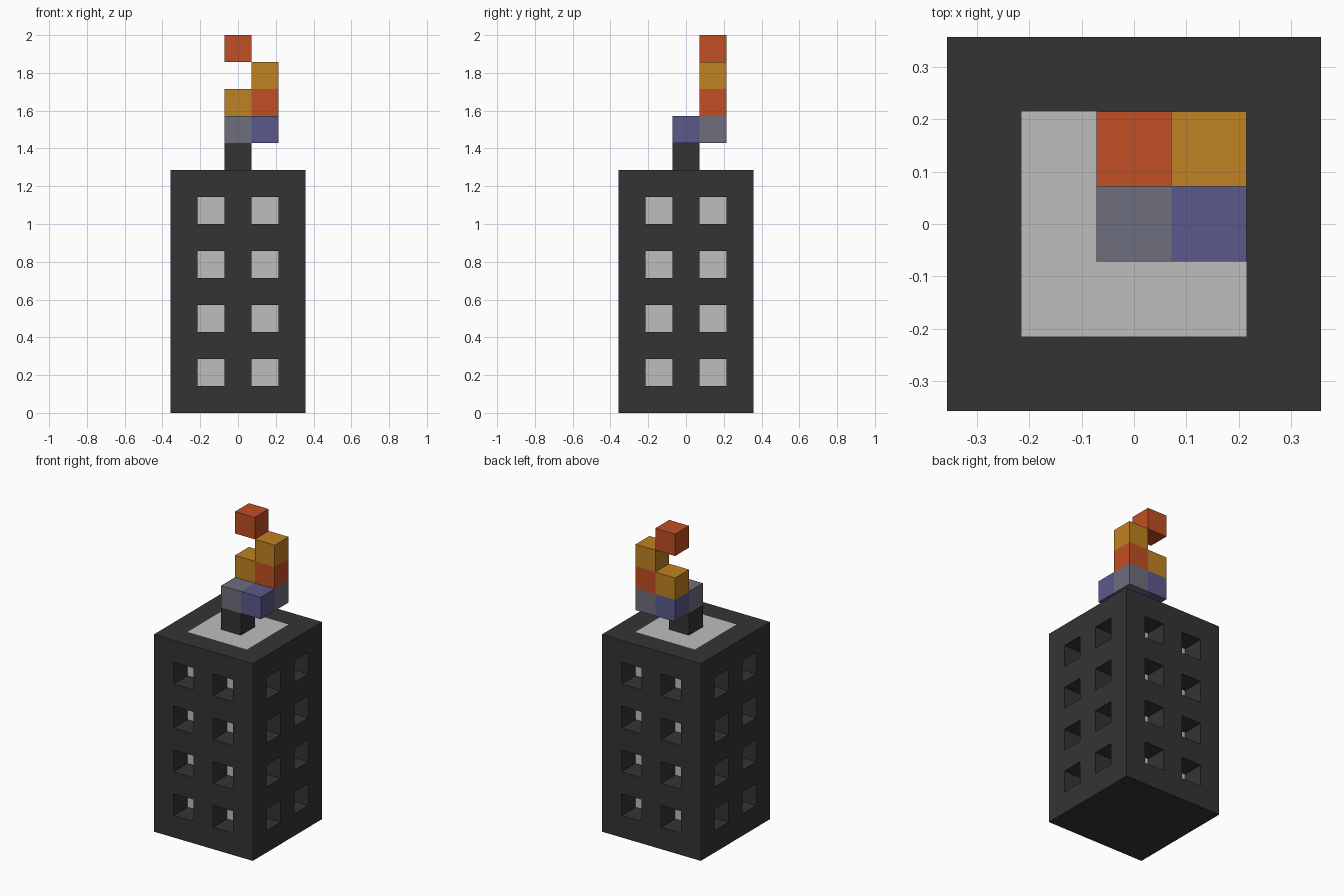
import bpy
import bmesh
from mathutils import Vector

if "Cube" in bpy.data.objects:
    bpy.data.objects.remove(bpy.data.objects["Cube"])

U = 1 / 7  # edge of one block


def linear(c):
    c /= 255
    return c / 12.92 if c <= 0.04045 else ((c + 0.055) / 1.055) ** 2.4


def material(name, rgb):
    m = bpy.data.materials.new(name)
    m.use_nodes = True
    col = (*[linear(c) for c in rgb], 1)
    m.diffuse_color = col
    bsdf = m.node_tree.nodes["Principled BSDF"]
    bsdf.inputs["Base Color"].default_value = col
    bsdf.inputs["Roughness"].default_value = 0.9
    return m


CHARCOAL = material("charcoal", (52, 52, 52))
PALE = material("pale grey", (189, 189, 189))
RED = material("flame red", (192, 78, 36))
AMBER = material("amber", (192, 130, 34))
SLATE = material("slate grey", (111, 110, 125))
VIOLET = material("dusty violet", (91, 89, 139))


def finish(bm, name, mats):
    mesh = bpy.data.meshes.new(name)
    bm.to_mesh(mesh)
    bm.free()
    for m in mats:
        mesh.materials.append(m)
    obj = bpy.data.objects.new(name, mesh)
    bpy.context.collection.objects.link(obj)
    return obj


def box(bm, centre, size):
    verts = bmesh.ops.create_cube(bm, size=1)["verts"]
    bmesh.ops.scale(bm, vec=Vector(size), verts=verts)
    bmesh.ops.translate(bm, vec=Vector(centre), verts=verts)


# Tower: 5 x 5 x 9 blocks, sliced into a block grid
bm = bmesh.new()
box(bm, (0, 0, 4.5 * U), (5 * U, 5 * U, 9 * U))
cuts = [((1, 0, 0), i - 2.5) for i in range(1, 5)]
cuts += [((0, 1, 0), i - 2.5) for i in range(1, 5)]
cuts += [((0, 0, 1), i) for i in range(1, 9)]
for normal, pos in cuts:
    n = Vector(normal)
    bmesh.ops.bisect_plane(bm, geom=bm.verts[:] + bm.edges[:] + bm.faces[:],
                           plane_co=n * pos * U, plane_no=n)
bm.normal_update()

# Pick window cells on the four walls and the pale roof patch
windows, under_chimney = [], []
for f in bm.faces:
    c = f.calc_center_median() / U
    if f.normal.z > 0.5:
        if max(abs(c.x), abs(c.y)) < 1.4:
            f.material_index = 1
        if max(abs(c.x), abs(c.y)) < 0.4:
            under_chimney.append(f)
    elif abs(f.normal.z) < 0.5:
        across = c.y if abs(f.normal.x) > 0.5 else c.x
        if abs(abs(across) - 1) < 0.1 and int(c.z) % 2 == 1:
            windows.append(f)

# Sink the windows one block deep, with pale panes at the back
panes = bmesh.ops.extrude_discrete_faces(bm, faces=windows)["faces"]
bm.normal_update()
for f in panes:
    f.material_index = 1
    inward = -f.normal.copy() * U
    for v in f.verts:
        v.co += inward
bmesh.ops.delete(bm, geom=under_chimney, context="FACES_ONLY")
finish(bm, "tower", [CHARCOAL, PALE])

# Chimney and the rising smoke and flame blocks, by grid cell
BLOCKS = {
    (0, 0, 9): ("chimney", CHARCOAL),
    (0, 0, 10): ("smoke_front_right", SLATE),
    (1, 0, 10): ("smoke_front_left", VIOLET),
    (0, 1, 10): ("smoke_back_right", VIOLET),
    (1, 1, 10): ("smoke_back_left", SLATE),
    (0, 1, 11): ("flame_lower_right", AMBER),
    (1, 1, 11): ("flame_lower_left", RED),
    (1, 1, 12): ("flame_upper_left", AMBER),
    (0, 1, 13): ("flame_spark", RED),
}
occupied = set(BLOCKS) | {(0, 0, 8)}
for cell, (name, mat) in BLOCKS.items():
    x, y, z = cell
    bm = bmesh.new()
    box(bm, (x * U, y * U, (z + 0.5) * U), (U, U, U))
    bm.normal_update()
    # Drop the faces hidden between touching blocks
    hidden = [f for f in bm.faces
              if tuple(a + round(b) for a, b in zip(cell, f.normal)) in occupied]
    bmesh.ops.delete(bm, geom=hidden, context="FACES")
    finish(bm, name, [mat])
